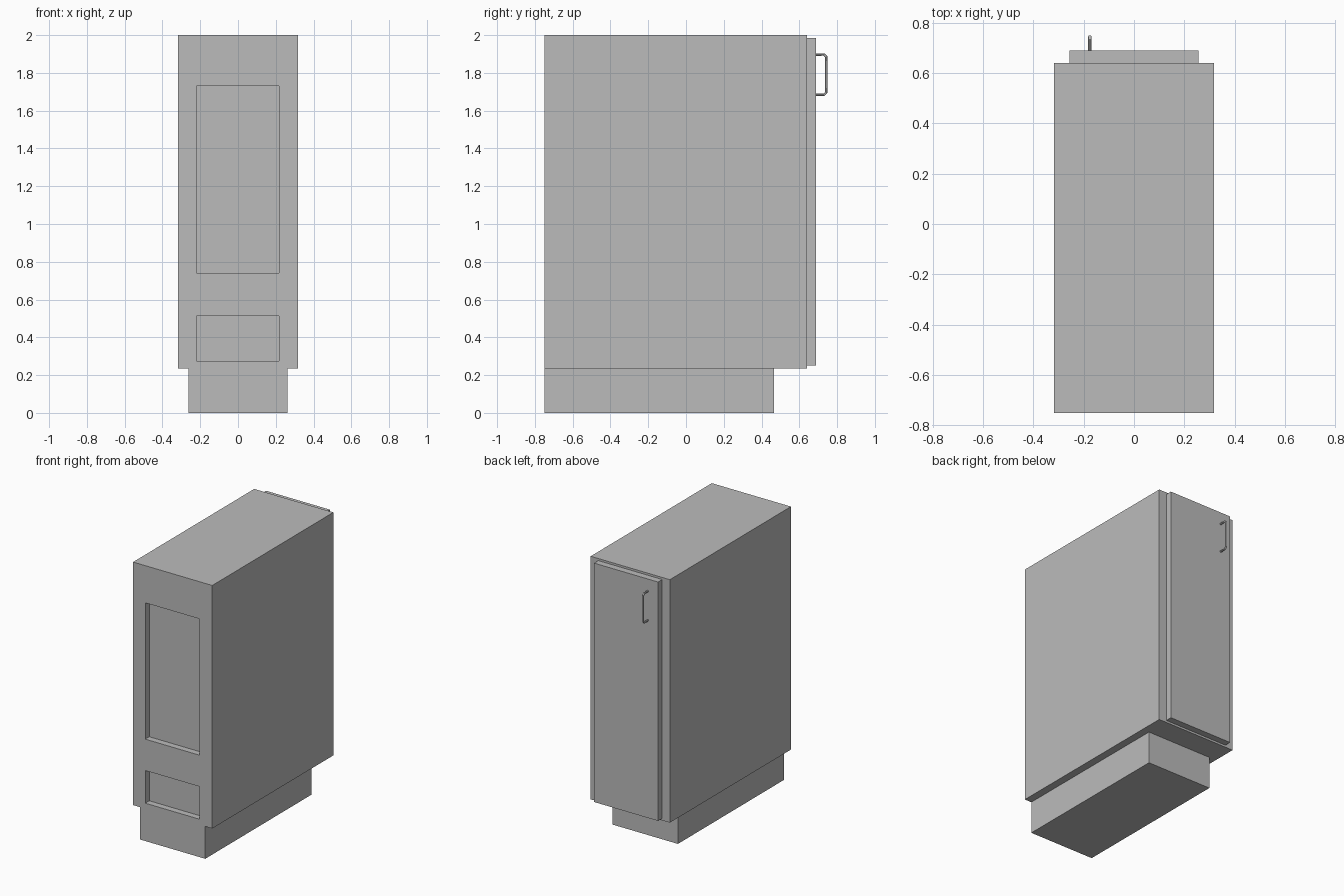
import bpy
from mathutils import Vector

default = bpy.data.objects.get("Cube")
if default:
    bpy.data.objects.remove(default, do_unlink=True)

# One plain material for the whole cabinet
grey = bpy.data.materials.new("plain grey")
grey.use_nodes = True
colour = (0.5, 0.5, 0.5, 1)
grey.diffuse_color = colour
grey.node_tree.nodes["Principled BSDF"].inputs["Base Color"].default_value = colour


def box(name, low, high):
    """Axis-aligned box between two corners."""
    low, high = Vector(low), Vector(high)
    bpy.ops.mesh.primitive_cube_add(size=1, location=(low + high) / 2)
    obj = bpy.context.object
    obj.name = name
    obj.scale = high - low
    bpy.ops.object.transform_apply(location=False, rotation=False, scale=True)
    obj.data.materials.append(grey)
    return obj


def cut_recess(target, low, high):
    """Sink a rectangular pocket into the target."""
    cutter = box("recess_cutter", low, high)
    cutter.hide_render = True
    mod = target.modifiers.new("recess", "BOOLEAN")
    mod.operation = "DIFFERENCE"
    mod.solver = "EXACT"
    mod.object = cutter
    bpy.context.view_layer.objects.active = target
    bpy.ops.object.modifier_apply(modifier=mod.name)
    bpy.data.objects.remove(cutter, do_unlink=True)


# Carcass, standing on a recessed plinth
FRONT, BACK, FLOOR = -0.75, 0.64, 0.235
body = box("cabinet_body", (-0.318, FRONT, FLOOR), (0.318, BACK, 2))
box("plinth", (-0.262, FRONT, 0), (0.262, 0.467, FLOOR))

# Two pockets in the front panel
for bottom, top in ((0.275, 0.512), (0.74, 1.73)):
    cut_recess(body, (-0.22, FRONT - 0.1, bottom), (0.217, FRONT + 0.046, top))

# Door on the far side
DOOR = 0.688
box("door", (-0.257, BACK, 0.25), (0.257, DOOR, 1.985))

# Bent rod handle with clipped corners
R, X, OUT, LOW, HIGH, BEND = 0.007, -0.175, 0.743, 1.685, 1.897, 0.012
path = [(DOOR - 0.005, LOW), (OUT - BEND, LOW), (OUT, LOW + BEND),
        (OUT, HIGH - BEND), (OUT - BEND, HIGH), (DOOR - 0.005, HIGH)]
curve = bpy.data.curves.new("handle", "CURVE")
curve.dimensions = "3D"
curve.bevel_depth = R
curve.bevel_resolution = 3
curve.use_fill_caps = True
spline = curve.splines.new("POLY")
spline.points.add(len(path) - 1)
for point, (y, z) in zip(spline.points, path):
    point.co = (X, y, z, 1)
curve.materials.append(grey)
handle = bpy.data.objects.new("handle", curve)
bpy.context.collection.objects.link(handle)
bpy.ops.object.select_all(action="DESELECT")
handle.select_set(True)
bpy.context.view_layer.objects.active = handle
bpy.ops.object.convert(target="MESH")
bpy.ops.object.shade_smooth_by_angle()
